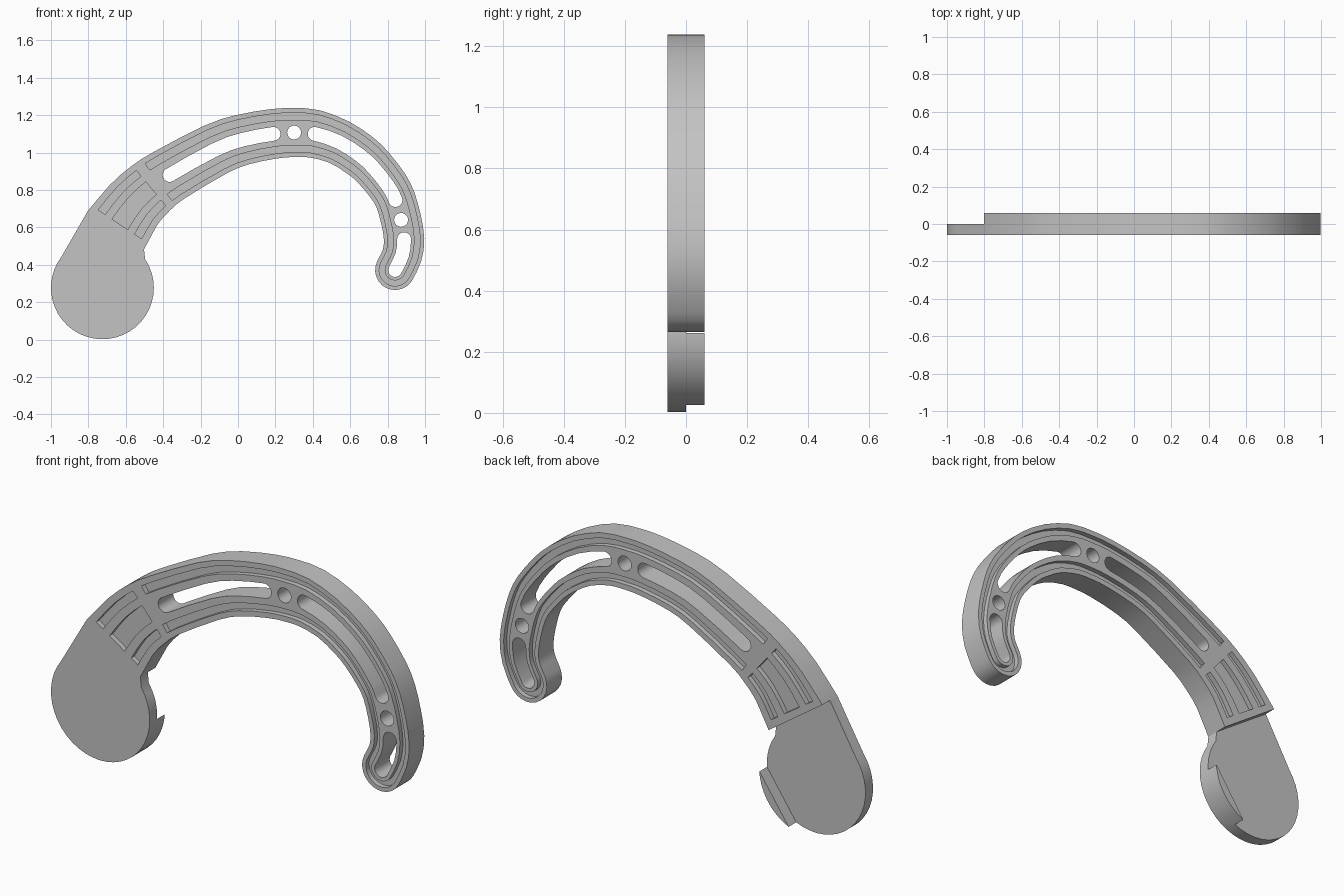
import bpy, bmesh, math
from mathutils import Vector

if "Cube" in bpy.data.objects:
    bpy.data.objects.remove(bpy.data.objects["Cube"], do_unlink=True)

HALF = 0.06          # half thickness of the arm
DEPTH = 0.025        # depth of grooves and pockets
SLOT_R = 0.037

# Arm centreline: x, z, half width
STATIONS = [Vector(s) for s in (
    (-.652, .586, .182), (-.56, .718, .166), (-.465, .81, .157), (-.366, .88, .149),
    (-.123, 1.015, .141), (.021, 1.068, .136), (.19, 1.1, .133), (.3, 1.107, .131),
    (.41, 1.1, .129), (.54, 1.056, .122), (.652, .985, .119), (.725, .918, .115),
    (.802, .821, .112), (.842, .746, .109), (.872, .64, .108), (.888, .537, .108),
    (.877, .45, .107), (.84, .372, .107))]
END = len(STATIONS) - 1


def sample(t):
    """Smooth point (x, z, half width) along the centreline."""
    i = max(0, min(int(t), END - 1))
    u = t - i
    b, c = STATIONS[i], STATIONS[i + 1]
    a = STATIONS[i - 1] if i else 2 * b - c
    d = STATIONS[i + 2] if i + 2 <= END else 2 * c - b
    return b + .5 * u * (c - a + u * (2 * a - 5 * b + 4 * c - d + u * (3 * (b - c) + d - a)))


def frame(t):
    """Centre, tangent, outward normal and half width at t."""
    p = sample(t)
    tan = sample(min(t + .05, END)) - sample(max(t - .05, 0))
    tan = Vector((tan.x, tan.y)).normalized()
    return Vector((p.x, p.y)), tan, Vector((-tan.y, tan.x)), p.z


def steps(t0, t1):
    n = max(1, round((t1 - t0) * 2))
    return [t0 + (t1 - t0) * i / n for i in range(n + 1)]


def lane(t0, t1, f):
    """Line parallel to the arm at fraction f of its half width."""
    out = []
    for t in steps(t0, t1):
        c, _, nrm, w = frame(t)
        out.append(c + nrm * w * f)
    return out


def cap(t, r, sign=1, n=12):
    """Half circle closing the arm at t."""
    c, tan, nrm, _ = frame(t)
    angles = [math.pi * i / n for i in range(1, n)]
    return [c + sign * r * (nrm * math.cos(a) + tan * math.sin(a)) for a in angles]


def band(f, t0):
    """Outer edge, round tip and inner edge as one line."""
    return lane(t0, END, f) + cap(END, f * STATIONS[END].z) + lane(t0, END, -f)[::-1]


def strip(t0, t1, f0, f1):
    return lane(t0, t1, f1) + lane(t0, t1, f0)[::-1]


def slot(t0, t1):
    """Round-ended slot; a plain hole when both ends agree."""
    sides = [[], []]
    for t in steps(t0, t1):
        c, _, nrm, _ = frame(t)
        sides[0].append(c + nrm * SLOT_R)
        sides[1].append(c - nrm * SLOT_R)
    if t0 == t1:
        sides = [s[:1] for s in sides]
    return sides[0] + cap(t1, SLOT_R) + sides[1][::-1] + cap(t0, SLOT_R, -1)


def prism(bm, outline, y0, y1):
    face = bm.faces.new([bm.verts.new((p.x, y0, p.y)) for p in outline])
    moved = bmesh.ops.extrude_face_region(bm, geom=[face])["geom"]
    verts = [g for g in moved if isinstance(g, bmesh.types.BMVert)]
    bmesh.ops.translate(bm, verts=verts, vec=(0, y1 - y0, 0))


def finish(bm, name):
    bmesh.ops.recalc_face_normals(bm, faces=bm.faces)
    mesh = bpy.data.meshes.new(name)
    bm.to_mesh(mesh)
    bm.free()
    obj = bpy.data.objects.new(name, mesh)
    bpy.context.collection.objects.link(obj)
    return obj


# Whole silhouette: curved arm flowing into the round paddle
hub, radius = Vector((-.725, .277)), .275
arc = [math.radians(34 - 251 * i / 30) for i in range(31)]
paddle = [hub + radius * Vector((math.cos(a), math.sin(a))) for a in arc]
bm = bmesh.new()
prism(bm, band(1, 0) + paddle, -HALF, HALF)
body = finish(bm, "hook_arm_and_paddle")

cut = bmesh.new()
# Paddle is half as thick, stepped on the back
c, tan, nrm, w = frame(0)
prism(cut, [c + nrm * .5, c - nrm * .35, c - nrm * .35 - tan, c + nrm * .5 - tan], 0, .3)
# Through slots and round holes
for t0, t1 in ((3, 6), (7, 7), (8, 13), (14, 14), (15, END)):
    prism(cut, slot(t0, t1), -.2, .2)
# Grooves and pockets on both faces
recesses = [band(.8, 2.5) + band(.52, 2.5)[::-1]]
recesses += [strip(.22, 2, lo, hi) for lo, hi in ((.53, .78), (-.28, .28), (-.78, -.53))]
for side in (-1, 1):
    for outline in recesses:
        prism(cut, outline, side * (HALF - DEPTH), side * .2)
cutter = finish(cut, "recess_cutter")
cutter.hide_render = True

mod = body.modifiers.new("recesses", 'BOOLEAN')
mod.operation, mod.solver, mod.object = 'DIFFERENCE', 'EXACT', cutter
mod.use_self = True
bpy.context.view_layer.objects.active = body
body.select_set(True)
bpy.ops.object.modifier_apply(modifier=mod.name)
bpy.data.objects.remove(cutter, do_unlink=True)

# Single plain grey
grey = bpy.data.materials.new("plain_grey")
grey.use_nodes = True
colour = (.55, .55, .55, 1)
grey.diffuse_color = colour
grey.node_tree.nodes["Principled BSDF"].inputs["Base Color"].default_value = colour
body.data.materials.clear()
body.data.materials.append(grey)
for poly in body.data.polygons:
    poly.material_index = 0
bpy.ops.object.shade_smooth_by_angle(angle=math.radians(30))
